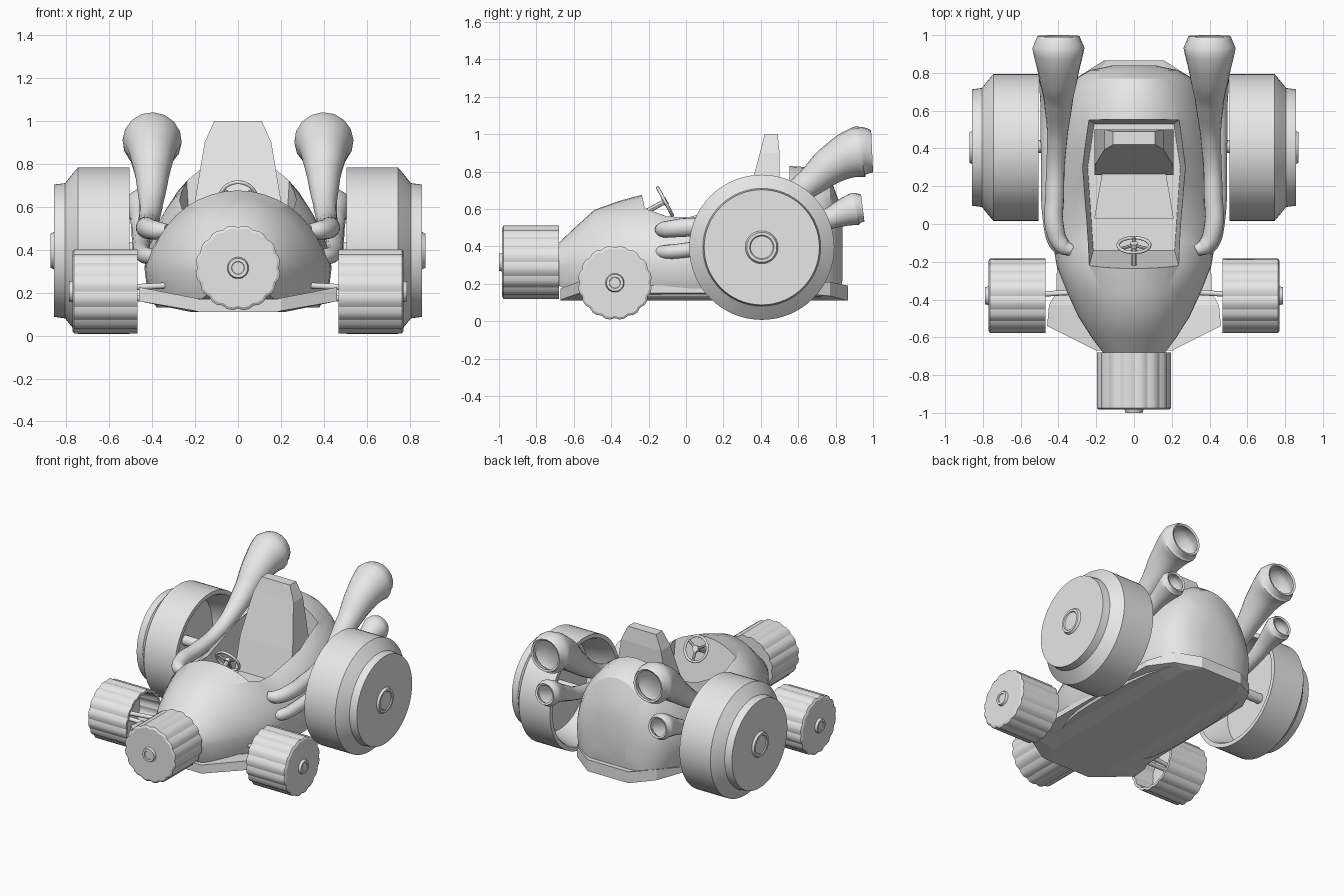
import bpy, bmesh, math
from mathutils import Matrix, Vector

if "Cube" in bpy.data.objects:
    bpy.data.objects.remove(bpy.data.objects["Cube"])

grey = bpy.data.materials.new("light_grey")
grey.diffuse_color = (0.8, 0.8, 0.8, 1)
grey.use_nodes = True
grey.node_tree.nodes["Principled BSDF"].inputs["Base Color"].default_value = grey.diffuse_color


def finish(bm, name, angle=None, matrix=None):
    bmesh.ops.remove_doubles(bm, verts=bm.verts, dist=1e-5)
    if matrix:
        bm.transform(matrix)
    bmesh.ops.recalc_face_normals(bm, faces=bm.faces)
    me = bpy.data.meshes.new(name)
    bm.to_mesh(me)
    bm.free()
    ob = bpy.data.objects.new(name, me)
    bpy.context.collection.objects.link(ob)
    me.materials.append(grey)
    if angle:
        shade(ob, angle)
    return ob


def activate(ob):
    bpy.ops.object.select_all(action='DESELECT')
    ob.select_set(True)
    bpy.context.view_layer.objects.active = ob


def shade(ob, angle):
    activate(ob)
    bpy.ops.object.shade_smooth_by_angle(angle=math.radians(angle))


def loft(name, rings, angle=None, matrix=None):
    """Skin a stack of equal-length closed rings and cap both ends."""
    bm = bmesh.new()
    vs = [[bm.verts.new(p) for p in r] for r in rings]
    n = len(rings[0])
    for a, b in zip(vs, vs[1:]):
        for i in range(n):
            j = (i + 1) % n
            bm.faces.new((a[i], a[j], b[j], b[i]))
    for r in (vs[0], vs[-1]):
        bm.faces.new(r)
    return finish(bm, name, angle, matrix)


def lathe(name, profile, matrix, n=48, ribbed=False):
    """Spin (height, radius) points about local z; ribs dent every third spoke."""
    rings = []
    for h, r in profile:
        ring = []
        for i in range(n):
            k = r * (0.955 if ribbed and i % 3 == 0 and r > 0.17 else 1)
            a = 2 * math.pi * i / n
            ring.append((k * math.cos(a), k * math.sin(a), h))
        rings.append(ring)
    return loft(name, rings, 30, matrix)


def rod(name, a, b, r, n=16):
    a, b = Vector(a), Vector(b)
    m = Matrix.Translation(a) @ (b - a).to_track_quat('Z', 'Y').to_matrix().to_4x4()
    return lathe(name, [(0, r), ((b - a).length, r)], m, n)


def pipe(name, pts, wall=0.015):
    """Hollow tube through (x, y, z, radius) points."""
    cu = bpy.data.curves.new(name, 'CURVE')
    cu.dimensions = '3D'
    cu.bevel_depth = 1
    cu.bevel_resolution = 6
    cu.resolution_u = 6
    sp = cu.splines.new('BEZIER')
    sp.bezier_points.add(len(pts) - 1)
    for bp, (x, y, z, r) in zip(sp.bezier_points, pts):
        bp.co = (x, y, z)
        bp.radius = r
        bp.handle_left_type = bp.handle_right_type = 'AUTO'
    ob = bpy.data.objects.new(name, cu)
    bpy.context.collection.objects.link(ob)
    cu.materials.append(grey)
    activate(ob)
    bpy.ops.object.convert(target='MESH')
    bm = bmesh.new()
    bm.from_mesh(ob.data)
    bmesh.ops.recalc_face_normals(bm, faces=bm.faces)
    bm.to_mesh(ob.data)
    bm.free()
    mod = ob.modifiers.new("wall", 'SOLIDIFY')
    mod.thickness = wall
    mod.offset = -1
    bpy.ops.object.convert(target='MESH')
    shade(ob, 40)


# Body shell: arched sections (y, half width, widest z, top z, bottom z)
sections = [(-0.70, 0.15, 0.30, 0.40, 0.20), (-0.60, 0.225, 0.30, 0.495, 0.15),
            (-0.49, 0.295, 0.30, 0.595, 0.13), (-0.36, 0.355, 0.30, 0.642, 0.13),
            (-0.22, 0.41, 0.31, 0.68, 0.13), (-0.10, 0.43, 0.31, 0.62, 0.13),
            (0.02, 0.435, 0.31, 0.62, 0.13), (0.20, 0.435, 0.32, 0.69, 0.13),
            (0.38, 0.425, 0.33, 0.78, 0.13), (0.55, 0.40, 0.34, 0.83, 0.13),
            (0.70, 0.355, 0.34, 0.82, 0.13), (0.77, 0.31, 0.35, 0.77, 0.13),
            (0.815, 0.23, 0.36, 0.65, 0.15), (0.838, 0.12, 0.38, 0.54, 0.22)]
rings = []
for y, w, zm, zt, zb in sections:
    ring = [(w * math.cos(math.pi * i / 20), y,
             zm + (zt - zm) * max(0, math.sin(math.pi * i / 20)) ** 1.15) for i in range(21)]
    ring += [(s * w * k, y, zb + (zm - zb) * t)
             for s, k, t in ((-1, 0.97, 0.4), (-1, 0.87, 0), (1, 0.87, 0), (1, 0.97, 0.4))]
    rings.append(ring)
body = loft("body_shell", rings)

# Cockpit opening cut through the top of the shell
opening = []
for z, k, front in ((0.22, 0.86, -0.14), (1.1, 1.06, -0.325)):
    half = [(0.25 * k, front), (0.285 * k, 0.30), (0.245 * k, 0.53 + 0.04 * (z - 0.22))]
    opening.append([(x, y, z) for x, y in half] + [(-x, y, z) for x, y in reversed(half)])
cutter = loft("cockpit_cutter", opening)
cut = body.modifiers.new("cockpit", 'BOOLEAN')
cut.object = cutter
cut.solver = 'EXACT'
activate(body)
bpy.ops.object.convert(target='MESH')
shade(body, 32)
cutter.hide_render = True
cutter.hide_set(True)

# Floor pan: flat keel, sides sloping up, flared front corners, rear lip
# (y, half width, keel bottom, edge bottom, thickness)
pan = [(-0.67, 0.20, 0.11, 0.115, 0.06), (-0.54, 0.46, 0.11, 0.16, 0.065),
       (-0.43, 0.45, 0.11, 0.16, 0.06), (-0.36, 0.41, 0.11, 0.15, 0.04),
       (0.60, 0.40, 0.11, 0.15, 0.04), (0.77, 0.31, 0.11, 0.135, 0.075),
       (0.865, 0.16, 0.11, 0.11, 0.08)]
rows = []
for y, w, zk, ze, t in pan:
    m = min(0.22, w * 0.9)
    under = [(-w, y, ze), (-m, y, zk), (m, y, zk), (w, y, ze)]
    rows.append(under + [(x, y, z + t) for x, y, z in reversed(under)])
loft("floor_pan", rows)

# Seat back and cushion
seat = [(0.36, 0.21, 0.26, 0.50), (0.60, 0.205, 0.315, 0.50), (0.90, 0.155, 0.395, 0.50),
        (1.00, 0.11, 0.42, 0.49)]
loft("seat_back", [[(-w, f, z), (w, f, z), (w, b, z), (-w, b, z)] for z, w, f, b in seat])
loft("seat_cushion", [[(-0.21, 0.03, z), (0.21, 0.03, z), (0.16, 0.32, z), (-0.16, 0.32, z)]
                      for z in (0.21, 0.38)])

# Steering wheel: rim, hub, spokes and column
tilt = Matrix.Translation((0, -0.112, 0.64)) @ Matrix.Rotation(math.radians(-62), 4, 'X')
bpy.ops.mesh.primitive_torus_add(major_radius=0.084, minor_radius=0.009,
                                 major_segments=32, minor_segments=8)
rim = bpy.context.object
rim.name = "steering_rim"
rim.matrix_world = tilt
rim.data.materials.append(grey)
shade(rim, 60)
lathe("steering_hub", [(-0.012, 0.022), (0.012, 0.022)], tilt, 16)
for k in range(3):
    a = math.radians(90 + 120 * k)
    rod("steering_spoke", tilt @ Vector((0, 0, 0)),
        tilt @ Vector((0.082 * math.cos(a), 0.082 * math.sin(a), 0)), 0.009, 8)
rod("steering_column", (0, -0.25, 0.565), (0, -0.112, 0.64), 0.014, 12)

# Wheel profiles, measured outward along the axle
big = [(0.70, 0.02), (0.70, 0.31), (0.52, 0.35), (0.505, 0.36), (0.505, 0.388), (0.745, 0.388),
       (0.765, 0.365), (0.805, 0.315), (0.857, 0.308), (0.857, 0.088), (0.872, 0.08),
       (0.872, 0.065), (0.866, 0.06), (0.866, 0.01)]
small = [(0.15, 0.01), (0.15, 0.172), (0, 0.18), (0, 0.198), (0.295, 0.198), (0.303, 0.185),
         (0.303, 0.05), (0.32, 0.045), (0.32, 0.03), (0.315, 0.028), (0.315, 0.005)]
# The nose wheel has no hollow
nose = Matrix.Translation((0, -0.68, 0.315)) @ Matrix.Rotation(math.pi / 2, 4, 'X')
lathe("nose_wheel", [(0, 0.05)] + small[3:], nose, 48, True)

for s in (-1, 1):
    turn = Matrix.Rotation(s * math.pi / 2, 4, 'Y')
    lathe("rear_wheel", big, Matrix.Translation((0, 0.405, 0.395)) @ turn, 64)
    lathe("front_wheel", small, Matrix.Translation((s * 0.468, -0.38, 0.205)) @ turn, 48, True)

    # Axles
    rod("rear_axle", (s * 0.36, 0.41, 0.40), (s * 0.71, 0.41, 0.40), 0.034)
    for dz in (-0.035, 0.035):
        rod("front_axle", (s * 0.30, -0.36, 0.20 + dz), (s * 0.63, -0.38, 0.20 + dz / 2), 0.014)

    # Exhausts with flared, upright mouths
    pipe("upper_exhaust", [(s * x, y, z, r) for x, y, z, r in (
        (0.33, -0.14, 0.49, 0.03), (0.38, -0.115, 0.49, 0.044), (0.42, -0.02, 0.50, 0.05),
        (0.42, 0.15, 0.51, 0.05), (0.415, 0.31, 0.535, 0.048), (0.405, 0.48, 0.61, 0.055),
        (0.40, 0.66, 0.74, 0.078), (0.40, 0.80, 0.85, 0.108), (0.40, 0.93, 0.905, 0.138),
        (0.40, 0.995, 0.908, 0.112))])
    pipe("lower_exhaust", [(s * x, y, z, r) for x, y, z, r in (
        (0.36, -0.16, 0.37, 0.03), (0.415, -0.10, 0.37, 0.038), (0.44, 0.0, 0.38, 0.04),
        (0.45, 0.35, 0.43, 0.042), (0.45, 0.62, 0.485, 0.045), (0.445, 0.77, 0.55, 0.058),
        (0.44, 0.905, 0.60, 0.088), (0.44, 0.945, 0.605, 0.072))])
